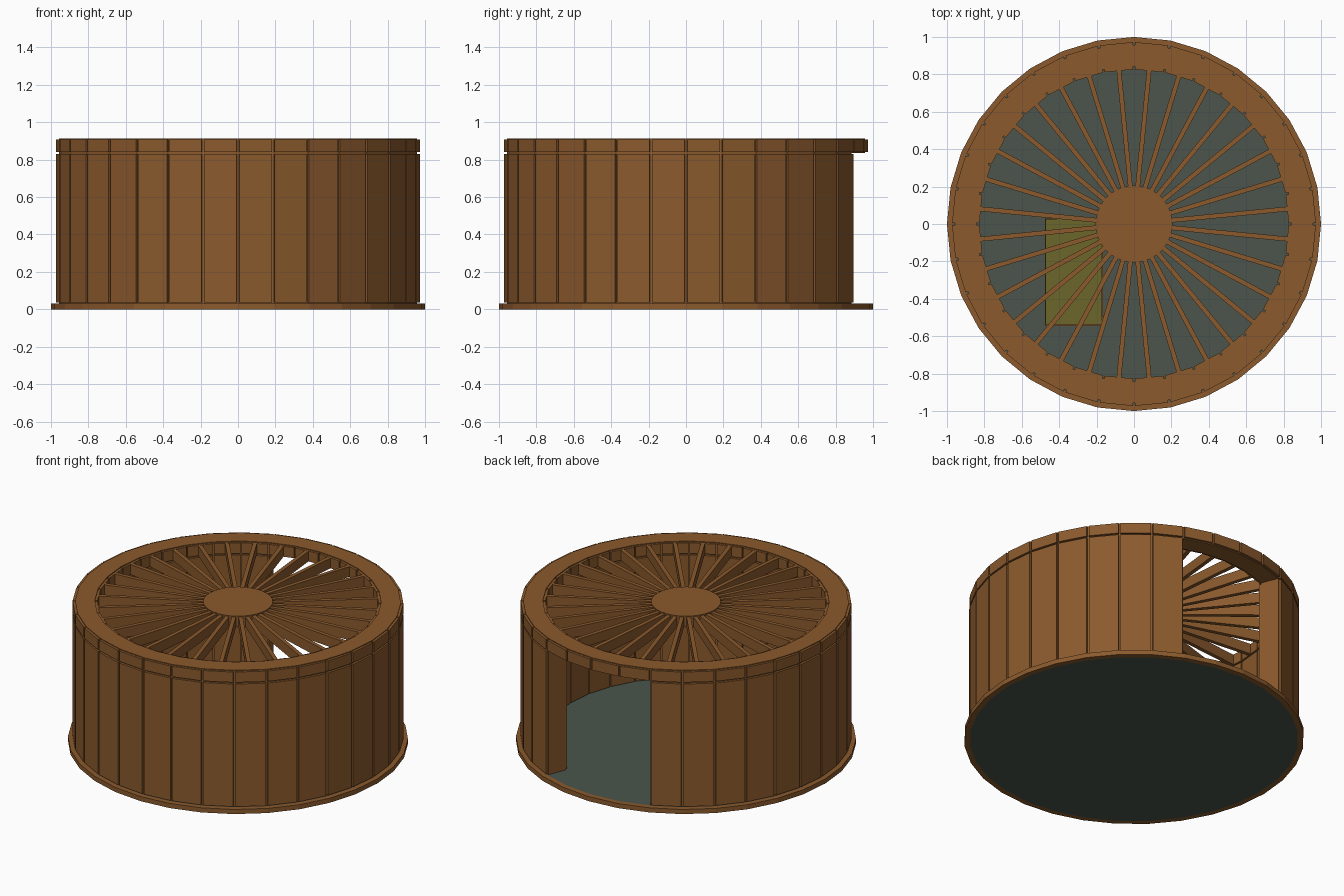
import bpy, bmesh, math
from mathutils import Matrix

if "Cube" in bpy.data.objects:
    bpy.data.objects.remove(bpy.data.objects["Cube"])

N = 32                      # sides of every ring
STEP = 2 * math.pi / N
DOOR = range(6, 10)         # segments left open at the back


def material(name, col):
    m = bpy.data.materials.new(name)
    m.diffuse_color = (*col, 1)
    m.use_nodes = True
    m.node_tree.nodes["Principled BSDF"].inputs["Base Color"].default_value = m.diffuse_color
    return m


WOOD = material("brown wood", (0.258, 0.102, 0.026))
FLOOR = material("grey green floor", (0.069, 0.089, 0.073))
MAT = material("olive cloth", (0.150, 0.133, 0.024))


def finish(name, bm, mat):
    bmesh.ops.recalc_face_normals(bm, faces=bm.faces)
    me = bpy.data.meshes.new(name)
    bm.to_mesh(me)
    bm.free()
    me.materials.append(mat)
    ob = bpy.data.objects.new(name, me)
    bpy.context.collection.objects.link(ob)
    return ob


def ring(name, r0, r1, z0, z1, mat, skip=(), plate=0.0, gap=0.0075):
    """Faceted ring; optional raised plates on each inner and outer side face."""
    bm = bmesh.new()
    cols = []
    for i in range(N):
        c, s = math.cos(i * STEP), math.sin(i * STEP)
        cols.append([bm.verts.new((r * c, r * s, z))
                     for r, z in ((r0, z0), (r1, z0), (r1, z1), (r0, z1))])
    panels = []
    for i in range(N):
        if i in skip:
            continue
        a, b = cols[i], cols[(i + 1) % N]
        for k in range(4):
            m = (k + 1) % 4
            f = bm.faces.new((a[k], b[k], b[m], a[m]))
            if k in (1, 3):
                panels.append(f)
        if (i - 1) % N in skip:
            bm.faces.new(a)
        if (i + 1) % N in skip:
            bm.faces.new(b)
    bmesh.ops.recalc_face_normals(bm, faces=bm.faces)
    if plate:
        bmesh.ops.inset_individual(bm, faces=panels, thickness=gap, depth=0)
        out = bmesh.ops.extrude_discrete_faces(bm, faces=panels)
        for f in out["faces"]:
            f.normal_update()
            bmesh.ops.translate(bm, verts=f.verts, vec=f.normal * plate)
    return finish(name, bm, mat)


def disc(name, r, z0, z1, mat):
    bm = bmesh.new()
    bmesh.ops.create_cone(bm, cap_ends=True, segments=N, radius1=r, radius2=r,
                          depth=z1 - z0,
                          matrix=Matrix.Translation((0, 0, (z0 + z1) / 2)))
    # put a corner exactly on the x axis
    v = bm.verts[:][0].co
    bmesh.ops.rotate(bm, verts=bm.verts, cent=(0, 0, 0),
                     matrix=Matrix.Rotation(-math.atan2(v.y, v.x), 3, 'Z'))
    return finish(name, bm, mat)


def add_box(bm, x0, x1, y0, y1, z0, z1, turn=0.0):
    mat = (Matrix.Rotation(turn, 4, 'Z')
           @ Matrix.Translation(((x0 + x1) / 2, (y0 + y1) / 2, (z0 + z1) / 2))
           @ Matrix.Diagonal((x1 - x0, y1 - y0, z1 - z0, 1)))
    bmesh.ops.create_cube(bm, size=1, matrix=mat)


# base: wooden rim around the floor
ring("base_rim", 0.967, 1.0, 0, 0.03, WOOD)
disc("floor", 0.967, 0, 0.03, FLOOR)

# thick panelled wall with doorway, and the full ring above it
ring("wall", 0.842, 0.958, 0.03, 0.836, WOOD, skip=DOOR, plate=0.015)
ring("top_ring", 0.842, 0.958, 0.836, 0.914, WOOD, plate=0.015)

# roof hub and radial beams
disc("roof_hub", 0.205, 0.842, 0.914, WOOD)
bm = bmesh.new()
for i in range(N):
    add_box(bm, 0.19, 0.842, -0.0125, 0.0125, 0.842, 0.908, (i + 0.5) * STEP)
finish("roof_beams", bm, WOOD)

# low bed
bm = bmesh.new()
add_box(bm, -0.477, -0.165, -0.545, 0.03, 0.03, 0.07)
finish("bed_frame", bm, WOOD)
bm = bmesh.new()
add_box(bm, -0.472, -0.17, -0.537, 0.027, 0.07, 0.12)
finish("bed_mattress", bm, MAT)
